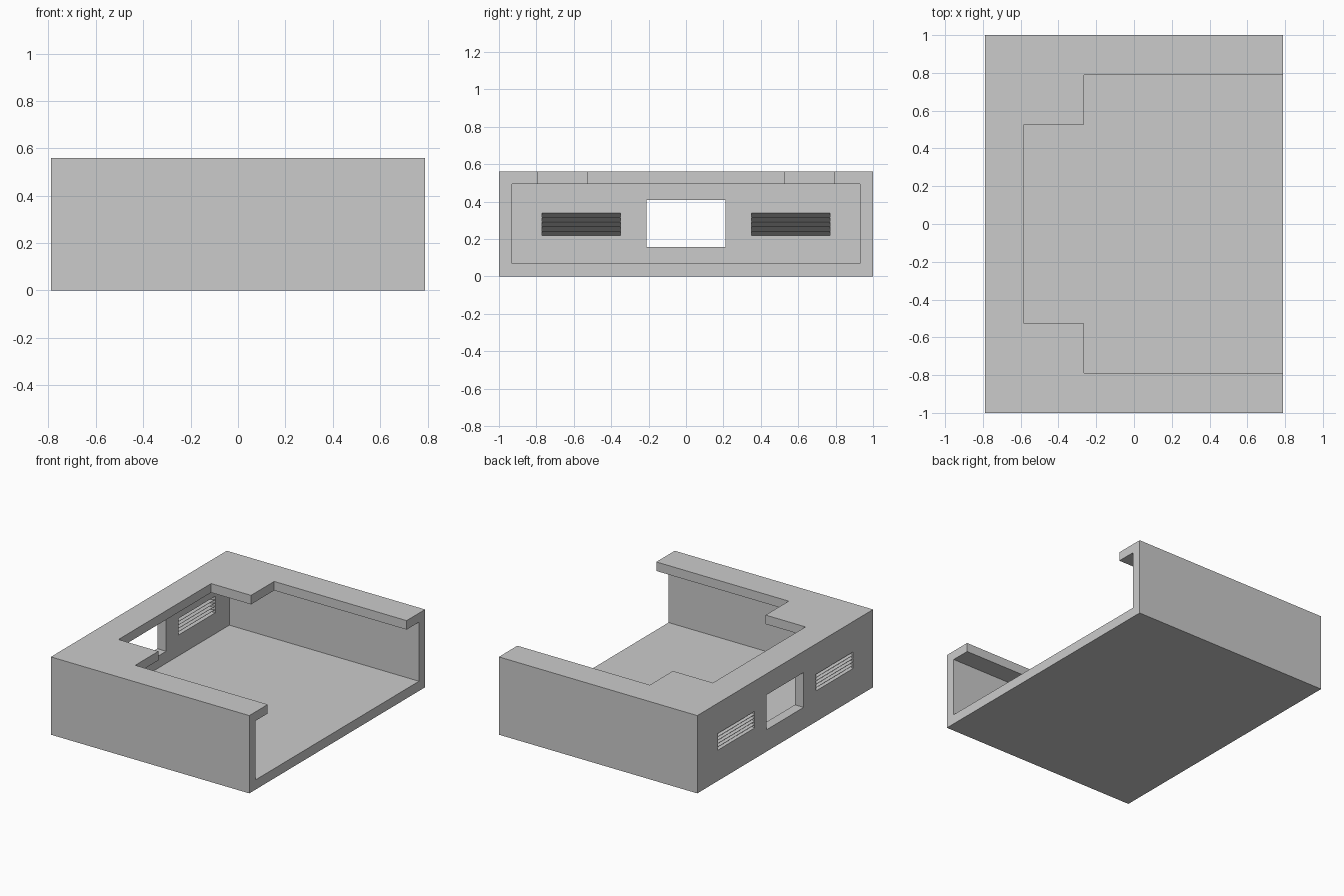
import bpy
import bmesh

cube = bpy.data.objects.get("Cube")
if cube:
    bpy.data.objects.remove(cube, do_unlink=True)

grey = bpy.data.materials.new("plain_grey")
grey.use_nodes = True
COLOUR = (0.6, 0.6, 0.6, 1)
grey.diffuse_color = COLOUR
grey.node_tree.nodes["Principled BSDF"].inputs["Base Color"].default_value = COLOUR

X, Y, H = 0.79, 1.0, 0.56      # half length, half width, height
WALL = 0.07
IN_X = -X + WALL               # inner face of the closed end


def make(name, bm):
    bmesh.ops.recalc_face_normals(bm, faces=bm.faces)
    mesh = bpy.data.meshes.new(name)
    bm.to_mesh(mesh)
    bm.free()
    mesh.materials.append(grey)
    obj = bpy.data.objects.new(name, mesh)
    bpy.context.collection.objects.link(obj)
    return obj


def prism(name, profile, offset):
    """Extrude a closed 3D outline along an offset."""
    bm = bmesh.new()
    face = bm.faces.new([bm.verts.new(p) for p in profile])
    ext = bmesh.ops.extrude_face_region(bm, geom=[face], use_keep_orig=True)
    verts = [v for v in ext["geom"] if isinstance(v, bmesh.types.BMVert)]
    bmesh.ops.translate(bm, vec=offset, verts=verts)
    return make(name, bm)


def block(name, x, y, z):
    outline = [(x[0], y[0], z[0]), (x[1], y[0], z[0]),
               (x[1], y[1], z[0]), (x[0], y[1], z[0])]
    return prism(name, outline, (0, 0, z[1] - z[0]))


# Outer shell
shell = block("shell", (-X, X), (-Y, Y), (0, H))

# Stepped opening in the roof
half = [(X + 0.1, 0.79), (-0.265, 0.79), (-0.265, 0.527), (-0.583, 0.527)]
outline = half + [(x, -y) for x, y in reversed(half)]
roof_z = H - WALL + 0.005

cutters = [
    block("interior_cutter", (IN_X, X + 0.1), (-Y + WALL, Y - WALL), (WALL, roof_z)),
    prism("roof_cutter", [(x, y, 0.4) for x, y in outline], (0, 0, 0.3)),
    block("window_cutter", (-X - 0.1, IN_X + 0.05), (-0.21, 0.21), (0.157, 0.408)),
]

# Vent openings, one each side of the window
VENT_Y, VENT_Z, SLATS = (0.35, 0.77), (0.22, 0.341), 5
for side in (-1, 1):
    ys = sorted(side * y for y in VENT_Y)
    cutters.append(block("vent_cutter", (-X - 0.1, IN_X + 0.05), ys, VENT_Z))

for cutter in cutters:
    mod = shell.modifiers.new(cutter.name, "BOOLEAN")
    mod.operation = "DIFFERENCE"
    mod.solver = "EXACT"
    mod.object = cutter
    cutter.hide_render = True
    cutter.hide_viewport = True

# Apply the cuts, then discard the cutters
bpy.context.view_layer.update()
graph = bpy.context.evaluated_depsgraph_get()
cut_mesh = bpy.data.meshes.new_from_object(shell.evaluated_get(graph))
shell.modifiers.clear()
shell.data = cut_mesh
for cutter in cutters:
    bpy.data.objects.remove(cutter, do_unlink=True)

# Thin sloping louvre slats, low on the outside and high on the inside
pitch = (VENT_Z[1] - VENT_Z[0]) / SLATS
THICK = 0.002
for side, label in ((-1, "right"), (1, "left")):
    for i in range(SLATS):
        z = VENT_Z[0] + i * pitch
        y = side * VENT_Y[0]
        profile = [(-X, y, z), (IN_X, y, z + pitch - THICK),
                   (IN_X, y, z + pitch), (-X, y, z + THICK)]
        prism(f"{label}_vent_slat_{i + 1}", profile,
              (0, side * (VENT_Y[1] - VENT_Y[0]), 0))
